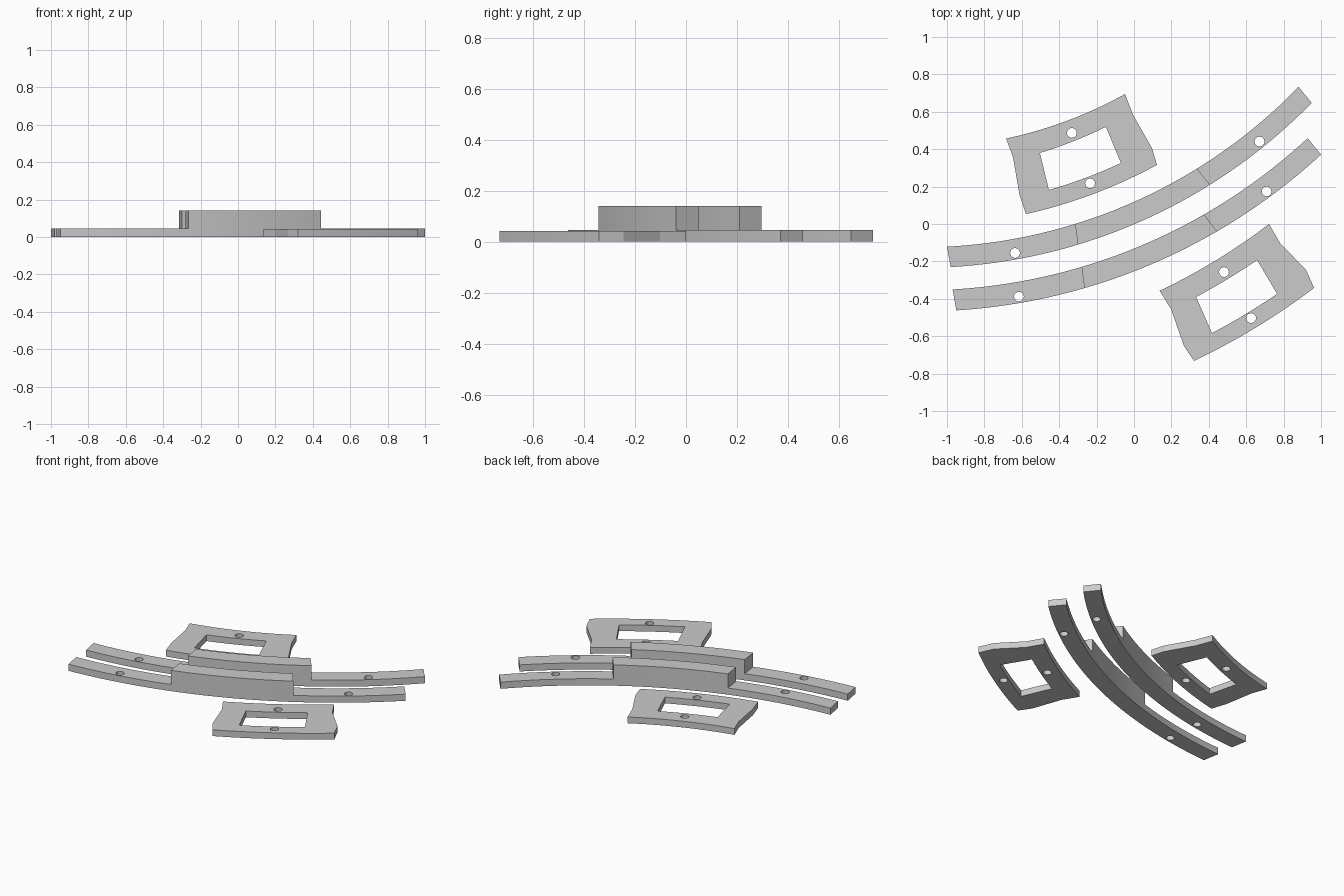
import bpy
import bmesh
import math
from mathutils import Vector

cube = bpy.data.objects.get("Cube")
if cube:
    bpy.data.objects.remove(cube)

CENTRE = Vector((-1.146, 2.695))   # shared centre of all the curved edges
BASE, PLATE, TALL = 0.045, 0.0425, 0.141
HOLE = 0.026

grey = bpy.data.materials.new("plain grey")
grey.use_nodes = True
colour = (0.6, 0.6, 0.6, 1)
grey.diffuse_color = colour
grey.node_tree.nodes["Principled BSDF"].inputs["Base Color"].default_value = colour


def sweep(a, b, steps=20):
    """Points from a to b along a curve around the shared centre."""
    u, v = Vector(a) - CENTRE, Vector(b) - CENTRE
    t0, t1 = math.atan2(u.y, u.x), math.atan2(v.y, v.x)
    pts = []
    for i in range(steps + 1):
        f = i / steps
        t, r = t0 + (t1 - t0) * f, u.length + (v.length - u.length) * f
        pts.append(CENTRE + Vector((math.cos(t), math.sin(t))) * r)
    return pts


def on_arc(radius, x):
    """Point at a given x on the lower side of a circle."""
    dx = x - CENTRE.x
    return Vector((x, CENTRE.y - math.sqrt(radius ** 2 - dx ** 2)))


def circle(c, n=24):
    return [Vector(c) + Vector((math.cos(k * math.tau / n), math.sin(k * math.tau / n))) * HOLE
            for k in range(n)]


def slab(name, loops, height):
    """Solid flat part from an outline and its openings."""
    curve = bpy.data.curves.new(name, 'CURVE')
    curve.dimensions, curve.fill_mode = '2D', 'BOTH'
    curve.extrude = height / 2
    for loop in loops:
        spline = curve.splines.new('POLY')
        spline.points.add(len(loop) - 1)
        for p, q in zip(spline.points, loop):
            p.co = (q[0], q[1], 0, 1)
        spline.use_cyclic_u = True
    temp = bpy.data.objects.new(name + " outline", curve)
    bpy.context.collection.objects.link(temp)
    graph = bpy.context.evaluated_depsgraph_get()
    mesh = bpy.data.meshes.new_from_object(temp.evaluated_get(graph))
    bpy.data.objects.remove(temp)
    bm = bmesh.new()
    bm.from_mesh(mesh)
    bmesh.ops.remove_doubles(bm, verts=bm.verts, dist=1e-5)
    bmesh.ops.translate(bm, verts=bm.verts, vec=(0, 0, height / 2))
    bmesh.ops.recalc_face_normals(bm, faces=bm.faces)
    bm.to_mesh(mesh)
    bm.free()
    mesh.materials.clear()
    mesh.materials.append(grey)
    obj = bpy.data.objects.new(name, mesh)
    bpy.context.collection.objects.link(obj)
    bpy.ops.object.select_all(action='DESELECT')
    obj.select_set(True)
    bpy.context.view_layer.objects.active = obj
    bpy.ops.object.shade_smooth_by_angle(angle=math.radians(12))
    return obj


def rail(name, r_in, r_out, xs_in, xs_out, holes):
    """Curved rail: low drilled tab, tall middle, low drilled tab."""
    parts = ("left_tab", "middle", "right_tab")[::-1]
    for i, part in enumerate(parts):
        top = sweep(on_arc(r_in, xs_in[i]), on_arc(r_in, xs_in[i + 1]))
        low = sweep(on_arc(r_out, xs_out[i + 1]), on_arc(r_out, xs_out[i]))
        loops = [top + low]
        if i != 1:
            loops.append(circle(holes[i // 2]))
        slab(f"{name}_{part}", loops, TALL if i == 1 else BASE)


def plate(name, corners, right_bend, left_bend, window, holes):
    """Curved plate with bent ends, a window and two drilled holes."""
    a, b, c, d = corners
    outline = sweep(a, b) + right_bend + sweep(c, d) + left_bend
    e, f, g, h = window
    slab(name, [outline, sweep(e, f) + sweep(g, h)] + [circle(p) for p in holes], PLATE)


# Two concentric rails
rail("back_rail", 2.82, 2.93, (-1.0, -0.315, 0.337, 0.88), (-0.98, -0.3, 0.406, 0.95),
     [(-0.636, -0.155), (0.671, 0.441)])
rail("front_rail", 3.05, 3.163, (-0.97, -0.28, 0.375, 0.928), (-0.95, -0.265, 0.443, 1.0),
     [(-0.615, -0.388), (0.709, 0.174)])

# Window plates on either side
plate("back_plate",
      [(-0.684, 0.457), (-0.048, 0.695), (0.123, 0.316), (-0.578, 0.053)],
      [(-0.005, 0.583), (0.096, 0.406)], [(-0.612, 0.155), (-0.647, 0.358)],
      [(-0.503, 0.38), (-0.15, 0.519), (-0.07, 0.326), (-0.455, 0.182)],
      [(-0.332, 0.487), (-0.235, 0.217)])
plate("front_plate",
      [(0.137, -0.357), (0.722, 0.0), (0.963, -0.342), (0.321, -0.732)],
      [(0.781, -0.102), (0.92, -0.246)], [(0.267, -0.652), (0.198, -0.455)],
      [(0.332, -0.39), (0.658, -0.193), (0.765, -0.374), (0.417, -0.583)],
      [(0.481, -0.257), (0.626, -0.503)])
